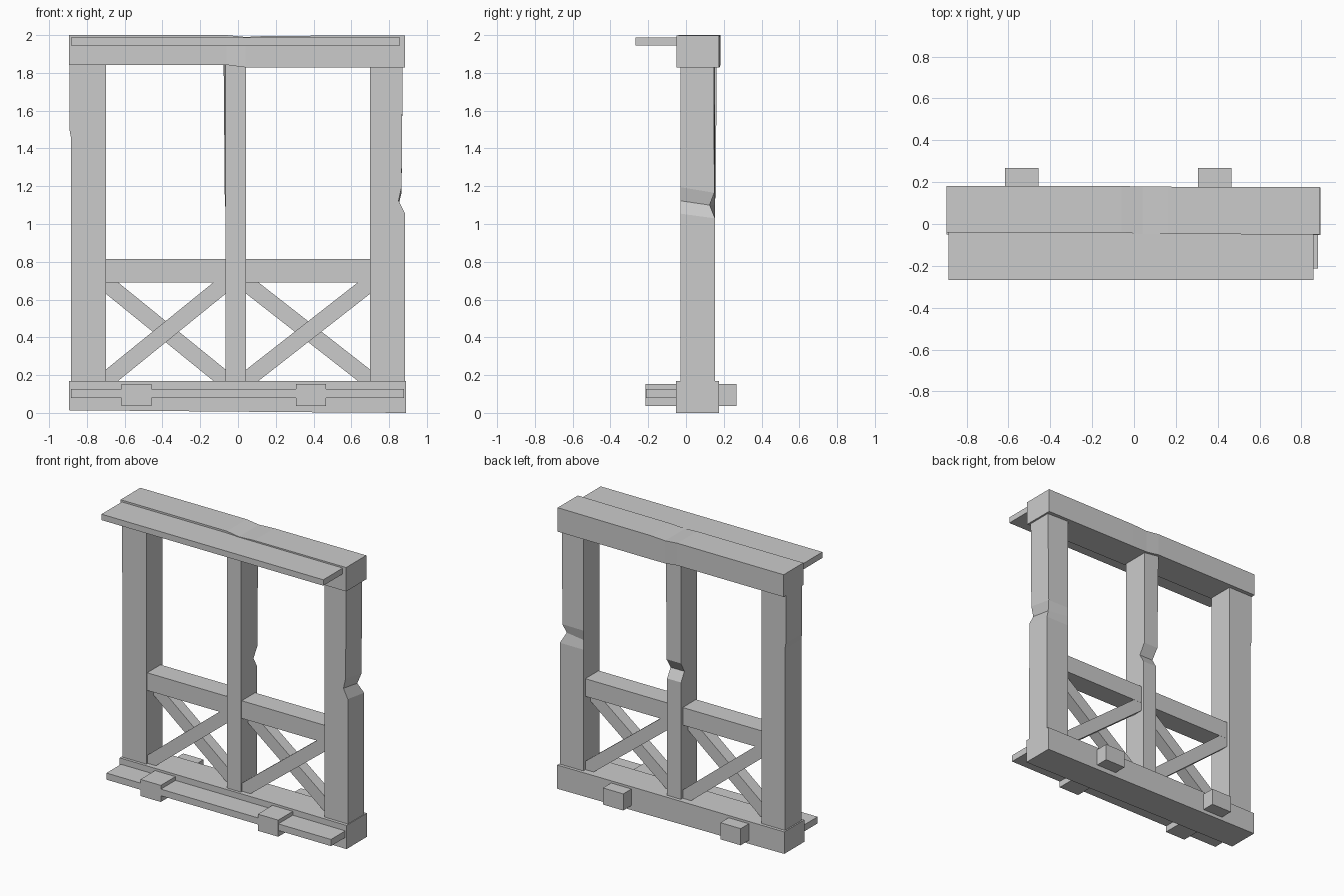
import bpy, bmesh

if "Cube" in bpy.data.objects:
    bpy.data.objects.remove(bpy.data.objects["Cube"])


def make(name, bm):
    bmesh.ops.recalc_face_normals(bm, faces=bm.faces[:])
    mesh = bpy.data.meshes.new(name)
    bm.to_mesh(mesh)
    bm.free()
    obj = bpy.data.objects.new(name, mesh)
    bpy.context.collection.objects.link(obj)
    return obj


def loft(name, rings):
    """Skin a list of equal-length point rings and cap both ends."""
    bm = bmesh.new()
    vs = [[bm.verts.new(p) for p in r] for r in rings]
    n = len(vs[0])
    for a, b in zip(vs, vs[1:]):
        for i in range(n):
            j = (i + 1) % n
            bm.faces.new((a[i], a[j], b[j], b[i]))
    bm.faces.new(vs[0])
    bm.faces.new(vs[-1])
    return make(name, bm)


def beam(name, sections):
    """Beam along x; sections are (x, y0, y1, z0, z1)."""
    return loft(name, [[(x, y0, z0), (x, y1, z0), (x, y1, z1), (x, y0, z1)]
                       for x, y0, y1, z0, z1 in sections])


def box(name, x0, x1, y0, y1, z0, z1):
    return beam(name, [(x0, y0, y1, z0, z1), (x1, y0, y1, z0, z1)])


def slab(name, outline, y0, y1):
    """Front-view outline (x, z) given thickness along y."""
    return loft(name, [[(x, y, z) for x, z in outline] for y in (y0, y1)])


# Worn sill and head beams
beam("sill_beam", [(-0.895, -0.05, 0.175, 0.014, 0.17),
                   (0.30, -0.05, 0.175, 0.004, 0.17),
                   (0.89, -0.053, 0.175, 0.0, 0.168)])
beam("head_beam", [(-0.895, -0.04, 0.182, 1.842, 2.0),
                   (-0.06, -0.04, 0.182, 1.842, 2.0),
                   (0.04, -0.048, 0.178, 1.829, 1.99),
                   (0.16, -0.048, 0.178, 1.828, 1.996),
                   (0.885, -0.05, 0.176, 1.828, 1.998)])

# Ledge planks on the front
box("top_ledge", -0.885, 0.858, -0.268, -0.03, 1.945, 1.987)
box("bottom_ledge", -0.885, 0.88, -0.213, -0.04, 0.08, 0.127)

# Joists crossing the sill
for x in (-0.537, 0.386):
    box("floor_joist", x - 0.08, x + 0.08, -0.214, 0.267, 0.036, 0.154)

# Left post, slightly bent outward
F, B = -0.03, 0.153
loft("left_post", [[(x, F, z), (-0.70, F, z), (-0.70, B, z), (x, B, z)]
                   for x, z in ((-0.885, 0.16), (-0.885, 1.46), (-0.892, 1.5), (-0.892, 1.85))])

# Right post, chipped on its outer back corner: (outer x, back y, front z, back z)
loft("right_post", [[(0.70, F, zf), (x, F, zf), (x, b, zb), (0.70, B, zb)]
                    for x, b, zf, zb in ((0.885, 0.153, 0.16, 0.16), (0.884, 0.153, 1.055, 1.03),
                                         (0.85, 0.125, 1.123, 1.10), (0.866, 0.15, 1.195, 1.165),
                                         (0.872, 0.148, 1.85, 1.85))])

# Middle post, notched across the back: (back left x, back y, z)
loft("middle_post", [[(-0.065, F, z), (0.043, F, z), (0.043, b, z), (x, b, z)]
                     for x, b, z in ((-0.065, 0.15, 0.16), (-0.066, 0.15, 1.0),
                                     (-0.066, 0.112, 1.065), (-0.07, 0.158, 1.14),
                                     (-0.076, 0.162, 1.85))])

# Rail and crossed braces in each bay
for side, x0, x1 in (("left", -0.705, -0.06), ("right", 0.038, 0.705)):
    box(side + "_rail", x0, x1, -0.02, 0.13, 0.69, 0.815)
    for kind, a, b, y0, y1 in (("rising", x0, x1, -0.015, 0.07), ("falling", x1, x0, 0.05, 0.129)):
        s = 0.065 if b > a else -0.065
        slab(f"{side}_{kind}_brace",
             [(a, 0.165), (a + s, 0.165), (b, 0.635), (b, 0.695), (b - s, 0.695), (a, 0.225)], y0, y1)
